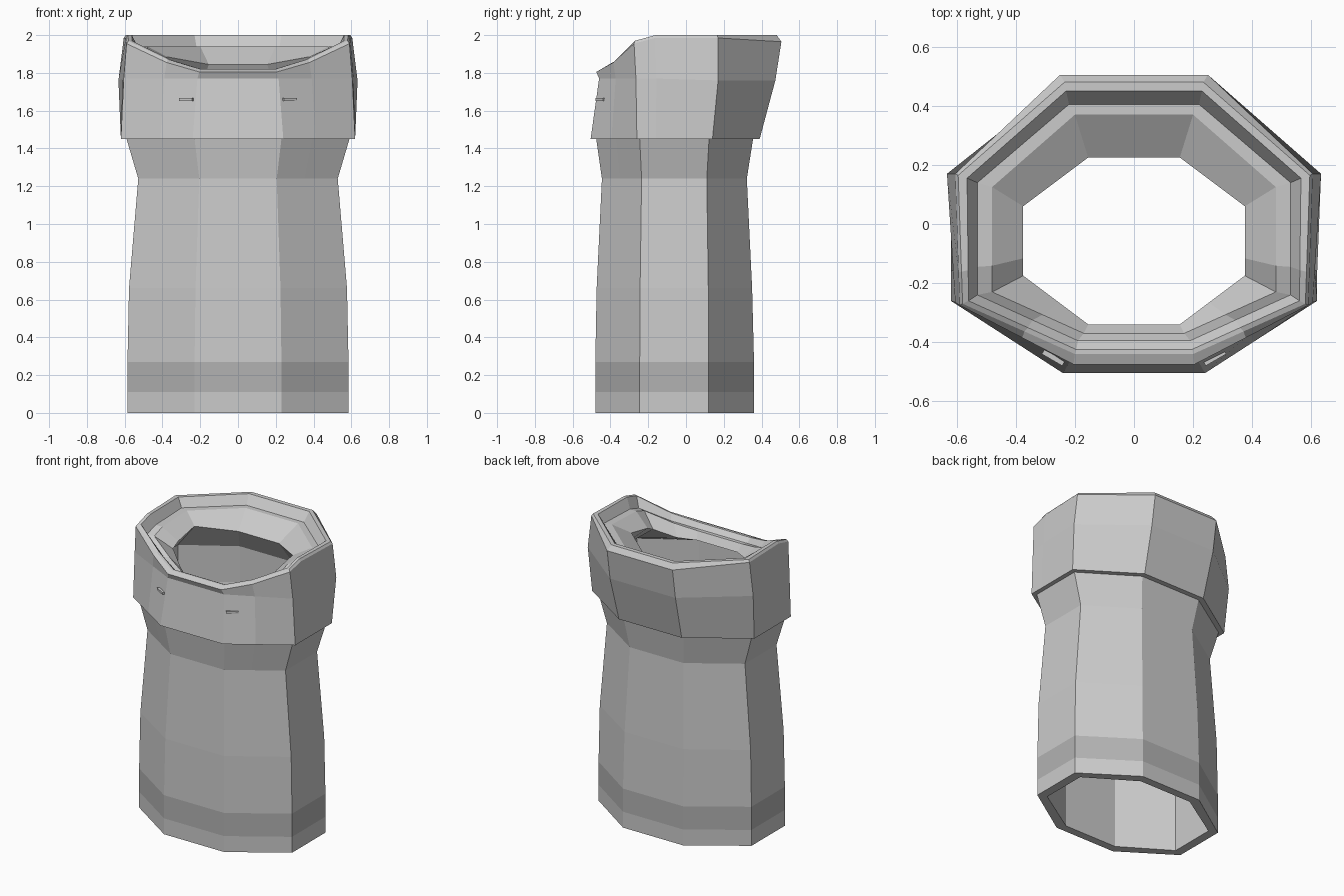
import bpy, bmesh, math
from mathutils import Vector


def ring(xf, xsf, xsb, xb, yf, ysf, ysb, yb, z):
    """Closed 12 point outline: an octagon with extra points on front diagonals and sides."""
    f, sf = Vector((xf, yf)), Vector((xsf, ysf))
    sb, b = Vector((xsb, ysb)), Vector((xb, yb))
    half = [f, f.lerp(sf, 0.45), sf, sf.lerp(sb, 0.25), sb, b]
    zs = z if isinstance(z, tuple) else (z,) * 6
    right = [Vector((p.x, p.y, h)) for p, h in zip(half, zs)]
    return right + [Vector((-p.x, p.y, p.z)) for p in reversed(right)]


def loft(name, rings, closed=True, dark=()):
    bm = bmesh.new()
    loops = [[bm.verts.new(p) for p in r] for r in rings]
    n, m = len(loops[0]), len(loops)
    for i in range(m if closed else m - 1):
        a, b = loops[i], loops[(i + 1) % m]
        for k in range(n):
            face = bm.faces.new((a[k], a[(k + 1) % n], b[(k + 1) % n], b[k]))
            face.material_index = 1 if i in dark else 0
    bmesh.ops.recalc_face_normals(bm, faces=bm.faces)
    mesh = bpy.data.meshes.new(name)
    bm.to_mesh(mesh)
    bm.free()
    obj = bpy.data.objects.new(name, mesh)
    bpy.context.collection.objects.link(obj)
    return obj


def grey(name, v):
    mat = bpy.data.materials.new(name)
    mat.diffuse_color = (v, v, v, 1)
    return mat


# Shaft: outer wall going up, inner wall coming down
low = (0.23, 0.585, 0.585, 0.23, -0.48, -0.245, 0.12, 0.36)
low_in = (0.2, 0.525, 0.525, 0.2, -0.425, -0.22, 0.1, 0.305)
neck_in = (0.18, 0.475, 0.475, 0.18, -0.395, -0.21, 0.09, 0.27)
top_in = (0.2, 0.53, 0.53, 0.2, -0.425, -0.22, 0.1, 0.305)
shaft = loft("shaft", [
    ring(*low, 0), ring(*low, 0.11), ring(*low, 0.27),
    ring(0.225, 0.577, 0.577, 0.225, -0.473, -0.243, 0.118, 0.35, 0.66),
    ring(0.205, 0.528, 0.528, 0.205, -0.445, -0.235, 0.11, 0.322, 1.24),
    ring(0.23, 0.59, 0.59, 0.23, -0.475, -0.245, 0.122, 0.355, 1.45),
    ring(*top_in, 1.45), ring(*neck_in, 1.24),
    ring(*low_in, 0.66), ring(*low_in, 0),
], dark=(1,))
shaft.data.materials.append(grey("light_grey", 0.8))
shaft.data.materials.append(grey("band_grey", 0.45))

# Cuff: outer wall, dipped rim, inner ledge and inward lip
rim_z = (1.82, 1.87, 1.97, 2.0, 2.0, 2.0)
ledge_z = (1.79, 1.83, 1.9, 1.93, 1.94, 1.94)
loft("cuff", [
    ring(0.24, 0.62, 0.62, 0.24, -0.505, -0.26, 0.14, 0.39, 1.45),
    ring(0.215, 0.605, 0.633, 0.25, -0.46, -0.265, 0.17, 0.473,
         (1.77, 1.77, 1.77, 1.77, 1.76, 1.76)),
    ring(0.205, 0.59, 0.605, 0.25, -0.475, -0.275, 0.17, 0.505,
         (1.805, 1.855, 1.955, 1.985, 1.985, 1.965)),
    ring(0.2, 0.58, 0.595, 0.235, -0.44, -0.27, 0.165, 0.48, rim_z),
    ring(0.195, 0.56, 0.565, 0.23, -0.425, -0.26, 0.155, 0.45, rim_z),
    ring(0.19, 0.53, 0.53, 0.22, -0.395, -0.24, 0.14, 0.405, ledge_z),
    ring(0.17, 0.48, 0.48, 0.2, -0.37, -0.23, 0.125, 0.37, ledge_z),
    ring(0.155, 0.375, 0.375, 0.155, -0.34, -0.175, 0.06, 0.225,
         (1.74, 1.76, 1.82, 1.85, 1.885, 1.845)),
    ring(*top_in, 1.7),
    ring(*top_in, 1.45),
])

# Small raised ticks on the front diagonals of the cuff
for side, label in ((1, "right"), (-1, "left")):
    bpy.ops.mesh.primitive_cube_add(size=1, location=(side * 0.27, -0.447, 1.66),
                                    rotation=(0, 0, side * math.radians(30)))
    tick = bpy.context.object
    tick.name = "cuff_tick_" + label
    tick.scale = (0.08, 0.03, 0.015)
